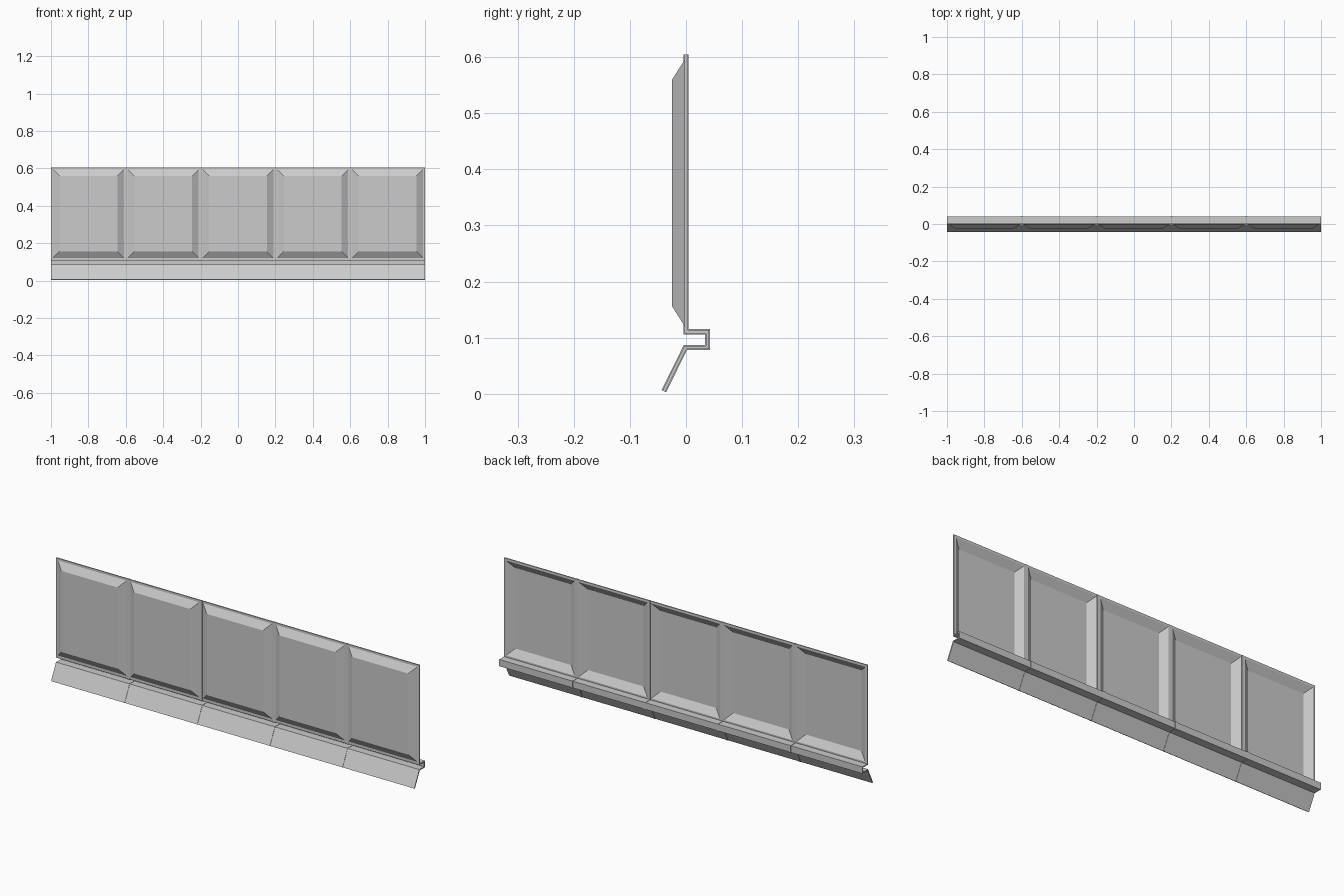
import bpy

if "Cube" in bpy.data.objects:
    bpy.data.objects.remove(bpy.data.objects["Cube"])

# Side profile (y, z) of the folded sheet: wall, square channel, slanted drip edge
PATH = [(0, 0.605), (0, 0.1105), (0.038, 0.1105), (0.038, 0.0825), (-0.001, 0.0825), (-0.0395, 0.0045)]


def add_mesh(name, verts, faces):
    mesh = bpy.data.meshes.new(name)
    mesh.from_pydata(verts, [], faces)
    obj = bpy.data.objects.new(name, mesh)
    bpy.context.collection.objects.link(obj)
    return obj


def thicken(obj, thickness):
    mod = obj.modifiers.new("Thickness", 'SOLIDIFY')
    mod.thickness = thickness
    mod.offset = 0
    mod.use_even_offset = True


def sheet(x0, x1, path):
    """Folded strip following the path between two x positions."""
    verts = [(x, y, z) for y, z in path for x in (x0, x1)]
    faces = [(2 * i, 2 * i + 2, 2 * i + 3, 2 * i + 1) for i in range(len(path) - 1)]
    return verts, faces


# Pressed panels: flat rim, sloped sides and a raised front, repeated five times
verts, faces = sheet(-1.0, -0.6, PATH)
faces = faces[1:]
rings = [[0, 2, 3, 1]]
for inset, y in ((0.011, 0), (0.046, -0.022)):
    start = len(verts)
    x0, x1, z0, z1 = -1 + inset, -0.6 - inset, 0.1105 + inset, 0.605 - inset
    verts += [(x0, y, z1), (x0, y, z0), (x1, y, z0), (x1, y, z1)]
    rings.append([start + k for k in range(4)])
for outer, inner in zip(rings, rings[1:]):
    for k in range(4):
        n = (k + 1) % 4
        faces.append((outer[k], outer[n], inner[n], inner[k]))
faces.append(tuple(rings[-1]))
panels = add_mesh("pressed_panels", verts, faces)
array = panels.modifiers.new("Repeat", 'ARRAY')
array.count = 5
array.use_relative_offset = False
array.use_constant_offset = True
array.constant_offset_displace = (0.4, 0, 0)
array.use_merge_vertices = True
array.merge_threshold = 0.0005
thicken(panels, 0.0055)

# Joint strips covering the seams, slightly thicker than the sheet
for i, x in enumerate((-0.6, -0.2, 0.2, 0.6)):
    strip = add_mesh(f"joint_strip_{i + 1}", *sheet(x - 0.006, x + 0.006, PATH))
    thicken(strip, 0.009)
